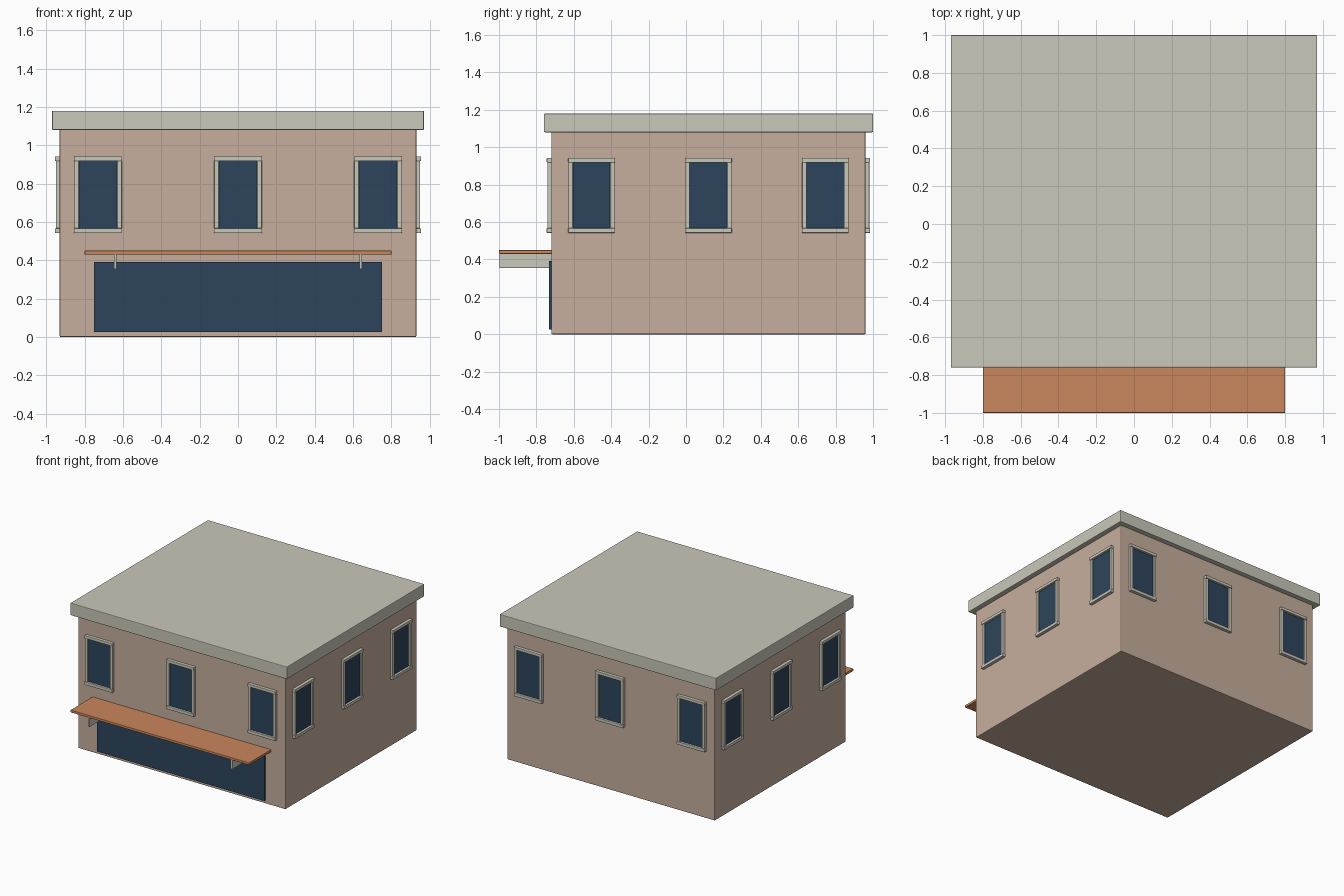
import bpy, math
from mathutils import Matrix, Vector

if "Cube" in bpy.data.objects:
    bpy.data.objects.remove(bpy.data.objects["Cube"])


def material(name, srgb):
    m = bpy.data.materials.new(name)
    lin = [((c / 255 + 0.055) / 1.055) ** 2.4 for c in srgb]
    m.diffuse_color = (*lin, 1)
    m.use_nodes = True
    m.node_tree.nodes["Principled BSDF"].inputs["Base Color"].default_value = m.diffuse_color
    return m


WALL = material("tan_plaster", (199, 175, 157))
TRIM = material("pale_stone", (202, 200, 186))
GLASS = material("dark_blue_glass", (45, 69, 92))
AWNING = material("orange_awning", (202, 134, 92))


def box(name, lo, hi, mat, bevel=0.0, place=None):
    """Box between two corners, optionally bevelled and moved by a matrix."""
    lo, hi = Vector(lo), Vector(hi)
    bpy.ops.mesh.primitive_cube_add(size=1)
    ob = bpy.context.object
    ob.name = ob.data.name = name
    ob.data.transform(Matrix.Translation((lo + hi) / 2) @ Matrix.Diagonal((*(hi - lo), 1)))
    ob.data.materials.append(mat)
    if place:
        ob.matrix_world = place
    if bevel:
        mod = ob.modifiers.new("soft_edges", 'BEVEL')
        mod.width = bevel
        mod.segments = 2
    return ob


HX, HY, CY = 0.93, 0.84, 0.12      # wall half sizes and centre in y

# Main block and overhanging roof slab
box("walls", (-HX, CY - HY, 0), (HX, CY + HY, 1.085), WALL, 0.006)
box("roof_slab", (-0.97, CY - 0.88, 1.08), (0.97, CY + 0.88, 1.18), TRIM, 0.005)


def window(side, place):
    """Window on a wall plane at local y = 0, facing -y, centred on x = 0."""
    z0, z1 = 0.567, 0.918
    box(side + "_window_glass", (-0.103, -0.008, z0 - 0.002), (0.103, 0.001, z1 + 0.002), GLASS, 0, place)
    for s, n in ((-1, "left"), (1, "right")):
        x = sorted((s * 0.1, s * 0.124))
        box(f"{side}_window_{n}_jamb", (x[0], -0.02, z0), (x[1], 0.004, z1), TRIM, 0.002, place)
    box(side + "_window_header", (-0.125, -0.025, z1), (0.125, 0.004, 0.942), TRIM, 0.003, place)
    box(side + "_window_sill", (-0.125, -0.025, 0.542), (0.125, 0.004, z0), TRIM, 0.003, place)


# Three windows on each of the four walls
for i, side in enumerate(("front", "right", "back", "left")):
    dist, step = (HY, 0.73) if i % 2 == 0 else (HX, 0.625)
    turn = Matrix.Translation((0, CY, 0)) @ Matrix.Rotation(i * math.pi / 2, 4, 'Z')
    for k in (-1, 0, 1):
        window(side, turn @ Matrix.Translation((k * step, -dist, 0)))

# Shop window at street level
front = CY - HY
box("shop_window", (-0.75, front - 0.013, 0.025), (0.75, front + 0.004, 0.392), GLASS)

# Flat awning on two brackets
box("awning", (-0.80, -1.0, 0.43), (0.80, front + 0.004, 0.45), AWNING, 0.003)
for s, n in ((-1, "left"), (1, "right")):
    box(n + "_awning_bracket", (s * 0.64 - 0.0075, -0.998, 0.355),
        (s * 0.64 + 0.0075, front + 0.004, 0.432), TRIM, 0.001)
